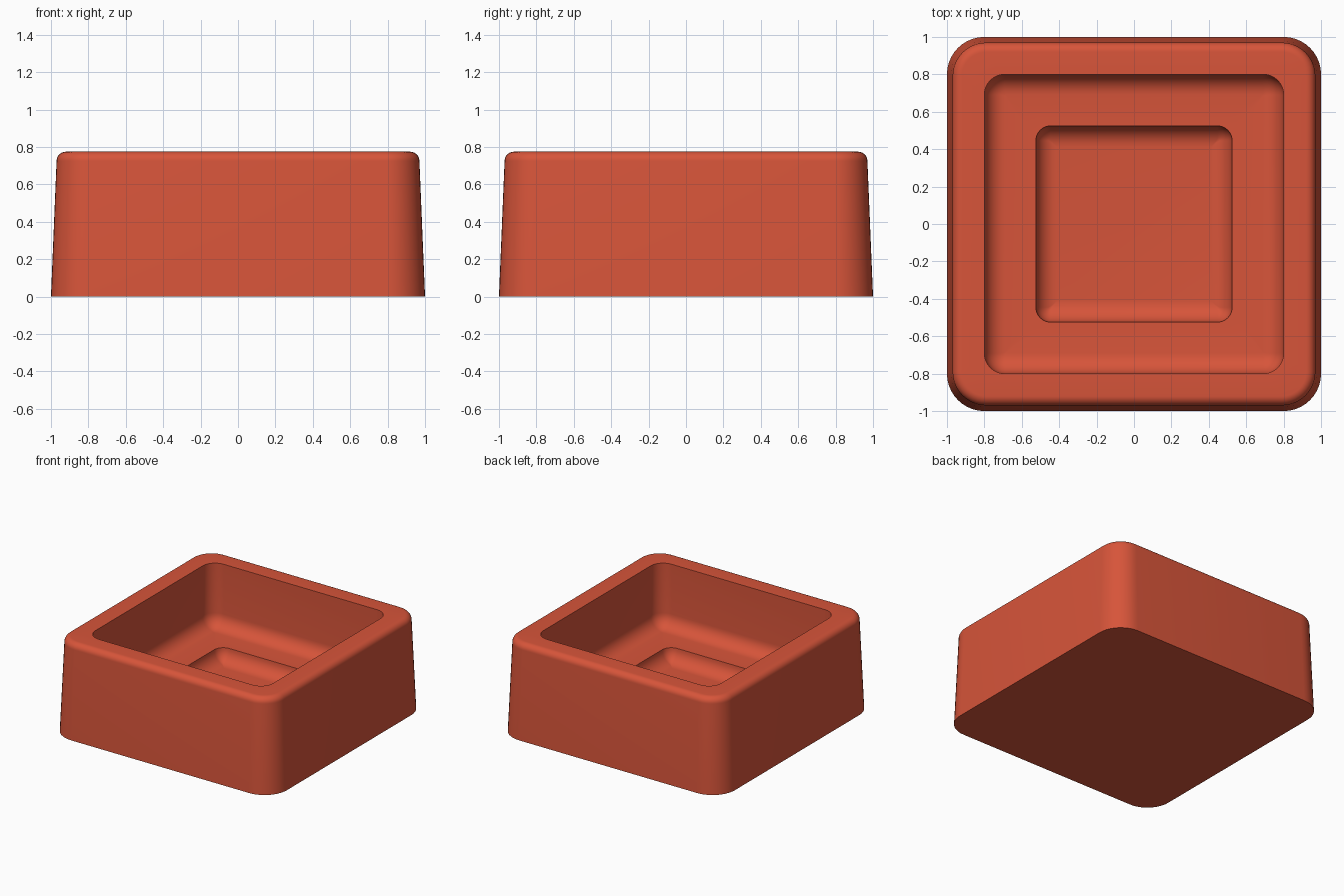
import bpy, bmesh, math

cube = bpy.data.objects.get("Cube")
if cube:
    bpy.data.objects.remove(cube)

CORNER_STEPS = 10
FILLET_STEPS = 8


def make_material(name, color):
    mat = bpy.data.materials.new(name)
    mat.use_nodes = True
    mat.diffuse_color = color
    bsdf = next(n for n in mat.node_tree.nodes if n.type == 'BSDF_PRINCIPLED')
    bsdf.inputs["Base Color"].default_value = color
    bsdf.inputs["Roughness"].default_value = 0.6
    return mat


def rounded_square(bm, half, radius, z):
    """Ring of vertices around a square with rounded corners."""
    ring = []
    for quarter in range(4):
        middle = math.radians(45 + 90 * quarter)
        cx = math.copysign(half - radius, math.cos(middle))
        cy = math.copysign(half - radius, math.sin(middle))
        for i in range(CORNER_STEPS + 1):
            a = math.radians(90) * (quarter + i / CORNER_STEPS)
            ring.append(bm.verts.new((cx + radius * math.cos(a), cy + radius * math.sin(a), z)))
    return ring


def fillet(half, corner, z, r, outward):
    """Quarter-round sections: a rim edge rolling in, or a wall running into a floor."""
    sections = []
    for i in range(FILLET_STEPS + 1):
        a = math.radians(90) * i / FILLET_STEPS
        inset = r * (1 - math.cos(a))
        height = z + r * math.sin(a) if outward else z - r * math.sin(a)
        sections.append((half - inset, max(corner - inset, 0.004), height))
    return sections


def loft(name, sections, mat):
    bm = bmesh.new()
    rings = [rounded_square(bm, *s) for s in sections]
    count = len(rings[0])
    for low, high in zip(rings, rings[1:]):
        for i in range(count):
            j = (i + 1) % count
            bm.faces.new((low[i], low[j], high[j], high[i]))
    bm.faces.new(reversed(rings[0]))
    bm.faces.new(rings[-1])
    bmesh.ops.recalc_face_normals(bm, faces=bm.faces)
    mesh = bpy.data.meshes.new(name)
    bm.to_mesh(mesh)
    bm.free()
    mesh.materials.append(mat)
    obj = bpy.data.objects.new(name, mesh)
    bpy.context.collection.objects.link(obj)
    bpy.context.view_layer.objects.active = obj
    obj.select_set(True)
    bpy.ops.object.shade_smooth_by_angle(angle=math.radians(35))
    obj.select_set(False)
    return obj


red = make_material("brick red", (0.68, 0.09, 0.042, 1))

TOP, LEDGE = 0.775, 0.26
ROUND, COVE = 0.05, 0.11

# Tapered outer wall, rounded rim, coved basin, ledge and coved centre recess
sections = [(1.0, 0.2, 0)]
sections += fillet(0.97, 0.18, TOP - ROUND, ROUND, True)
sections += [(0.8, 0.11, TOP)]
sections += fillet(0.8, 0.11, LEDGE + COVE, COVE, False)
sections += fillet(0.525, 0.08, LEDGE, COVE, False)
loft("square_bowl", sections, red)
